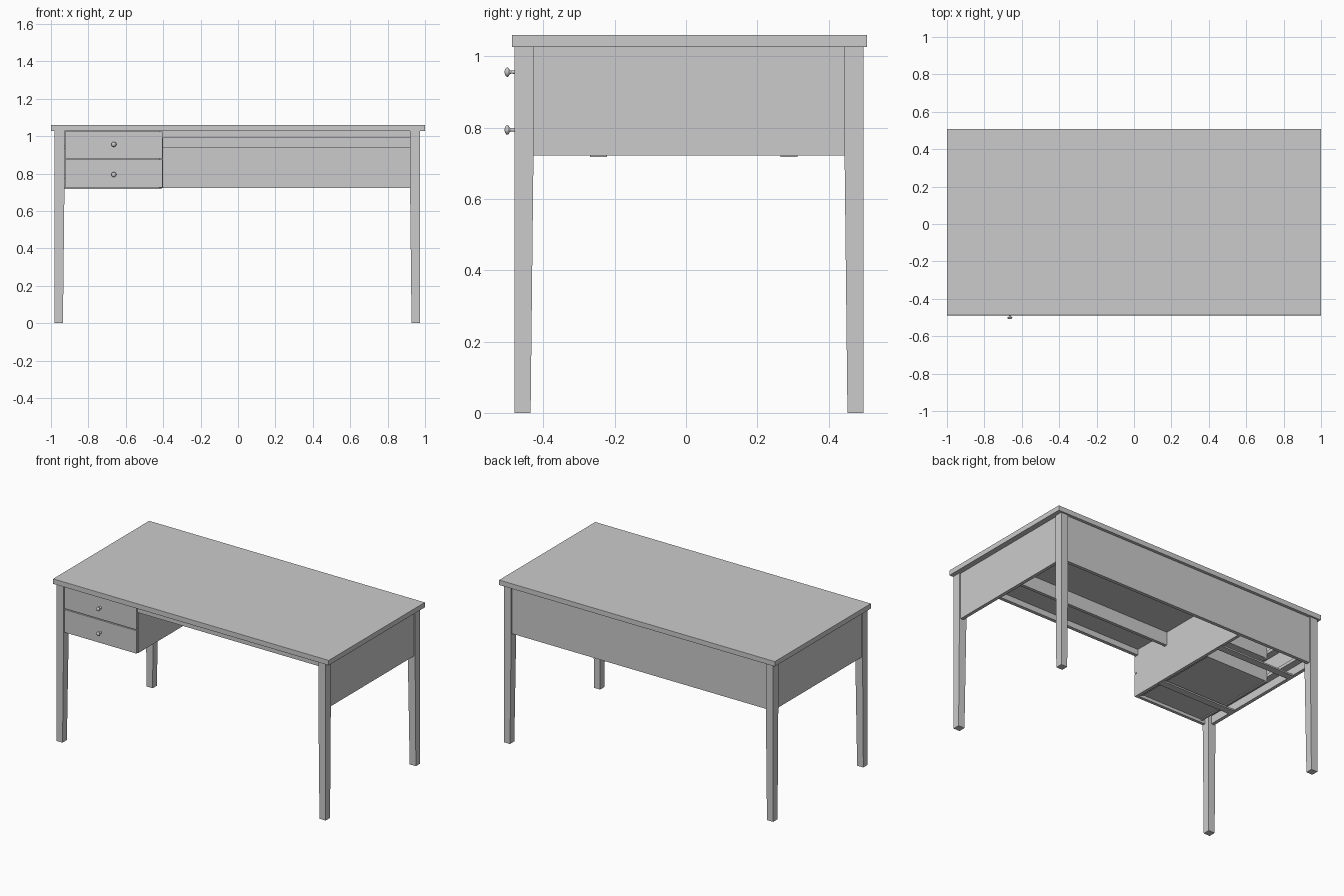
import bpy, bmesh, math

if "Cube" in bpy.data.objects:
    bpy.data.objects.remove(bpy.data.objects["Cube"])


def box(name, x, y, z, bevel=0.0):
    """Box from (min, max) ranges."""
    bm = bmesh.new()
    bmesh.ops.create_cube(bm, size=1)
    for v in bm.verts:
        v.co = [r[0] if c < 0 else r[1] for c, r in zip(v.co, (x, y, z))]
    me = bpy.data.meshes.new(name)
    bm.to_mesh(me)
    bm.free()
    ob = bpy.data.objects.new(name, me)
    bpy.context.collection.objects.link(ob)
    if bevel:
        m = ob.modifiers.new("bevel", "BEVEL")
        m.width, m.segments = bevel, 2
    return ob


def leg(name, x, y, sx, sy):
    """Square leg, inner faces tapering below the apron; sx, sy point outward."""
    bm = bmesh.new()
    rings = []
    for z, t in ((0, 0.008), (0.72, 0), (1.027, 0)):
        xs = [x[0] + (t if sx > 0 else 0), x[1] - (t if sx < 0 else 0)]
        ys = [y[0] + (t if sy > 0 else 0), y[1] - (t if sy < 0 else 0)]
        rings.append([bm.verts.new((xs[i], ys[j], z)) for i, j in ((0, 0), (1, 0), (1, 1), (0, 1))])
    for a, b in zip(rings, rings[1:]):
        for i in range(4):
            j = (i + 1) % 4
            bm.faces.new((a[i], a[j], b[j], b[i]))
    bm.faces.new(rings[0][::-1])
    bm.faces.new(rings[-1])
    me = bpy.data.meshes.new(name)
    bm.to_mesh(me)
    bm.free()
    bpy.context.collection.objects.link(bpy.data.objects.new(name, me))


def knob(name, x, z):
    """Lathed knob: flared base, thin stem, domed cap."""
    profile = [(0.008, -0.474), (0.0075, -0.479), (0.0045, -0.484), (0.004, -0.491),
               (0.0065, -0.495), (0.012, -0.498), (0.0135, -0.501), (0.012, -0.505),
               (0.007, -0.508), (0.002, -0.509)]
    n = 24
    bm = bmesh.new()
    rings = [[bm.verts.new((x + r * math.cos(i * math.tau / n), y, z + r * math.sin(i * math.tau / n)))
              for i in range(n)] for r, y in profile]
    for a, b in zip(rings, rings[1:]):
        for i in range(n):
            j = (i + 1) % n
            bm.faces.new((a[i], a[j], b[j], b[i]))
    bm.faces.new(rings[0][::-1])
    bm.faces.new(rings[-1])
    bmesh.ops.recalc_face_normals(bm, faces=bm.faces)
    for f in bm.faces:
        f.smooth = True
    me = bpy.data.meshes.new(name)
    bm.to_mesh(me)
    bm.free()
    bpy.context.collection.objects.link(bpy.data.objects.new(name, me))


# Table top
box("table_top", (-1, 1), (-0.488, 0.508), (1.027, 1.06), 0.001)

# Legs
for xn, xr, sx in (("left", (-0.981, -0.928), -1), ("right", (0.92, 0.973), 1)):
    for yn, yr, sy in (("front", (-0.481, -0.428), -1), ("back", (0.445, 0.498), 1)):
        leg(f"{yn}_{xn}_leg", xr, yr, sx, sy)

# Apron panels
Z = (0.722, 1.027)
box("right_panel", (0.942, 0.964), (-0.428, 0.445), Z)
box("left_panel", (-0.972, -0.95), (-0.428, 0.445), Z)
box("back_panel", (-0.928, 0.92), (0.467, 0.489), Z)
box("drawer_case_side", (-0.422, -0.402), (-0.458, 0.467), Z)

# Rails under the top
box("front_rail", (-0.402, 0.942), (-0.465, -0.443), (0.99, 1.027))
box("middle_rail", (-0.402, 0.942), (-0.2, -0.18), (0.94, 1.027))

# Cross strips under the drawers
for n, y in (("front", -0.245), ("back", 0.289)):
    box(f"{n}_cross_strip", (-0.955, -0.41), (y - 0.024, y + 0.024), (0.718, 0.728))

# Drawers: front, open box, runners and knob
for n, z0, z1, zk in (("lower", 0.724, 0.874, 0.794), ("upper", 0.88, 1.024, 0.956)):
    box(f"{n}_drawer_front", (-0.924, -0.404), (-0.476, -0.456), (z0, z1), 0.001)
    xa, xb, ya, yb = -0.905, -0.435, -0.456, 0.13
    b, t = z0 + 0.02, z1 - 0.025
    box(f"{n}_drawer_bottom", (xa, xb), (ya, yb), (b, b + 0.01))
    box(f"{n}_drawer_left_side", (xa, xa + 0.014), (ya, yb), (b - 0.006, t))
    box(f"{n}_drawer_right_side", (xb - 0.014, xb), (ya, yb), (b - 0.006, t))
    box(f"{n}_drawer_back", (xa + 0.014, xb - 0.014), (yb - 0.014, yb), (b + 0.01, t))
    box(f"{n}_left_runner", (-0.95, xa), (-0.42, 0.44), (b + 0.03, b + 0.05))
    box(f"{n}_right_runner", (xb, -0.422), (-0.42, 0.44), (b + 0.03, b + 0.05))
    knob(f"{n}_drawer_knob", -0.664, zk)
